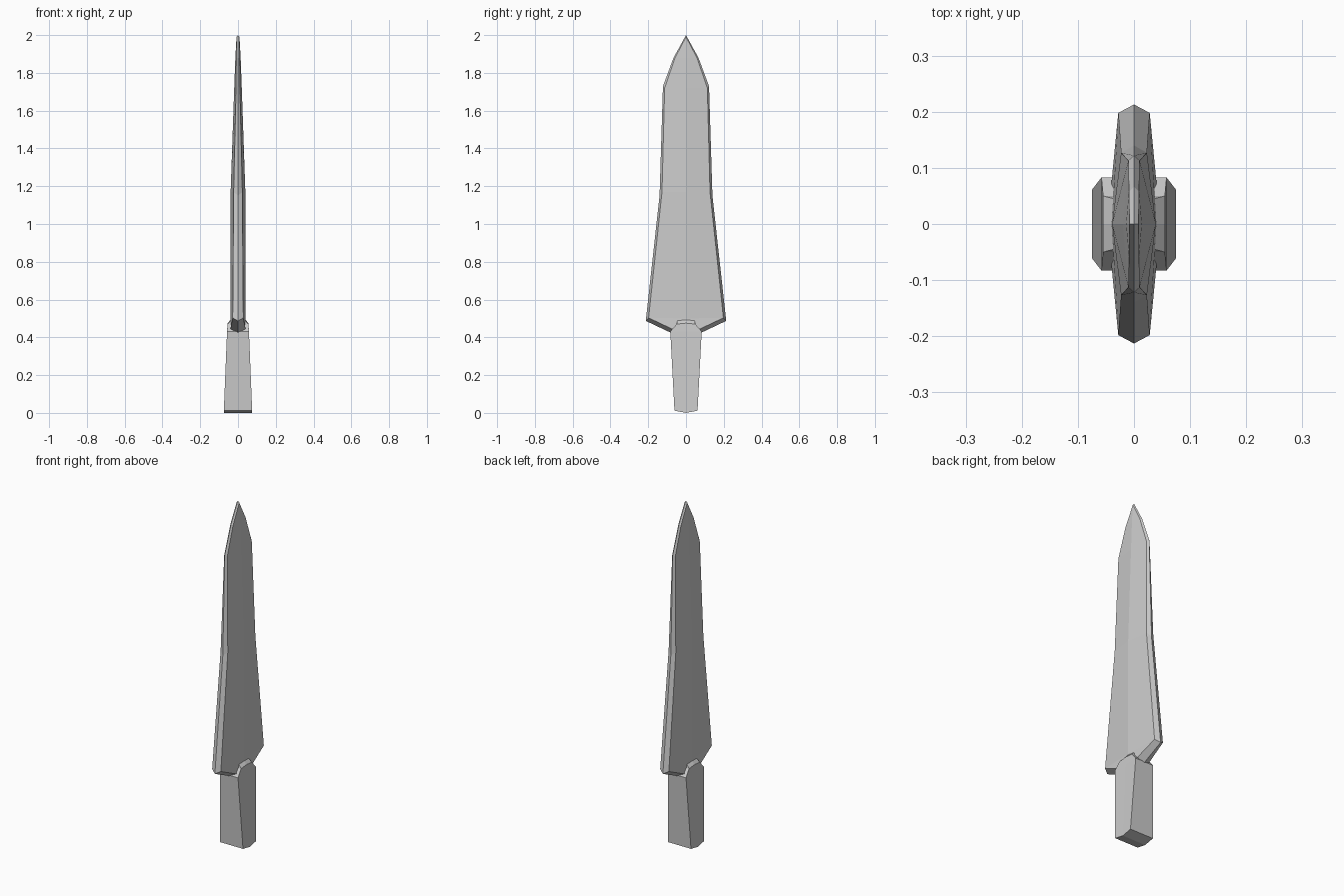
import bpy, bmesh

if "Cube" in bpy.data.objects:
    bpy.data.objects.remove(bpy.data.objects["Cube"])


def quarter_loft(name, rows):
    """Skin rows of points over one quarter, then mirror across x and y."""
    bm = bmesh.new()
    cache = {}

    def vert(p):
        if p not in cache:
            cache[p] = bm.verts.new(p)
        return cache[p]

    for low, high in zip(rows, rows[1:]):
        for i in range(len(low) - 1):
            corners = (low[i], low[i + 1], high[i + 1], high[i])
            unique = list(dict.fromkeys(corners))
            if len(unique) > 2:
                bm.faces.new([vert(p) for p in unique])
    mesh = bpy.data.meshes.new(name)
    bm.to_mesh(mesh)
    bm.free()
    obj = bpy.data.objects.new(name, mesh)
    bpy.context.collection.objects.link(obj)
    mirror = obj.modifiers.new("mirror", 'MIRROR')
    mirror.use_axis = (True, True, False)
    mirror.merge_threshold = 0.0005
    return obj


# Blade: each row runs from the thick middle to the bevel shoulder to the edge
quarter_loft("blade", [
    [(0.04, 0, 0.43), (0.04, 0.075, 0.445), (0, 0.075, 0.422)],
    [(0.04, 0, 0.50), (0.028, 0.198, 0.503), (0, 0.213, 0.487)],
    [(0.039, 0, 1.17), (0.023, 0.127, 1.17), (0, 0.14, 1.15)],
    [(0.020, 0, 1.72), (0.010, 0.113, 1.72), (0, 0.122, 1.73)],
    [(0.014, 0, 1.88), (0.009, 0.058, 1.88), (0, 0.066, 1.88)],
    [(0.008, 0, 1.99), (0.008, 0, 1.99), (0, 0, 2.0)],
])

# Handle: wedge-shaped foot, narrowing in x and widening in y, chamfered top
quarter_loft("handle", [
    [(0, 0, 0), (0, 0, 0), (0, 0, 0)],
    [(0.075, 0, 0), (0.075, 0.061, 0.012), (0, 0.061, 0.012)],
    [(0.058, 0, 0.43), (0.058, 0.083, 0.43), (0, 0.083, 0.43)],
    [(0.055, 0, 0.475), (0.055, 0.05, 0.47), (0, 0.05, 0.47)],
    [(0.038, 0, 0.495), (0.036, 0.045, 0.49), (0, 0.045, 0.49)],
])
